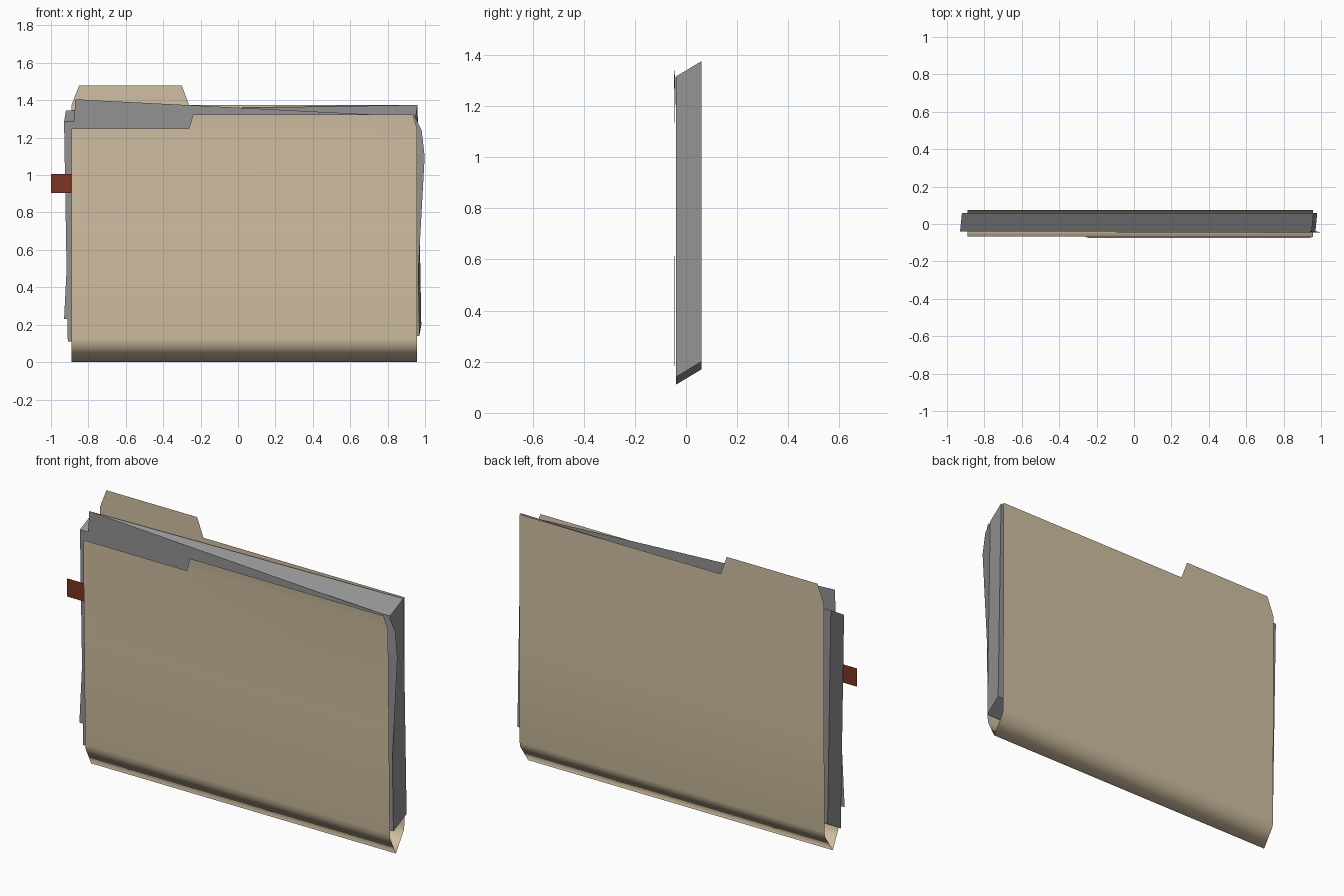
import bpy

if "Cube" in bpy.data.objects:
    bpy.data.objects.remove(bpy.data.objects["Cube"])


def material(name, rgb):
    m = bpy.data.materials.new(name)
    m.diffuse_color = (*rgb, 1.0)
    m.use_nodes = True
    m.node_tree.nodes["Principled BSDF"].inputs["Base Color"].default_value = m.diffuse_color
    return m


MANILA = material("manila card", (0.64, 0.53, 0.36))
PAPER = material("grey paper", (0.29, 0.29, 0.29))
RED = material("dark red", (0.20, 0.036, 0.018))


def build(name, verts, faces, mat, smooth=False):
    me = bpy.data.meshes.new(name)
    me.from_pydata(verts, [], faces)
    me.materials.append(mat)
    if smooth:
        me.polygons.foreach_set("use_smooth", [True] * len(me.polygons))
    me.update()
    ob = bpy.data.objects.new(name, me)
    bpy.context.collection.objects.link(ob)
    return ob


# Folder: one bent card, profile runs (y, z) from front top, round the fold, to back top
LEFT, RIGHT = -0.89, 0.957
profile = [(-0.068, 1.25), (-0.06, 0.7), (-0.052, 0.125), (-0.049, 0.1),
           (0.0, 0.0),
           (0.068, 0.1), (0.073, 0.125), (0.075, 0.7), (0.075, 1.375)]
columns = [LEFT, -0.262, RIGHT]
verts = [(x, y, z) for y, z in profile for x in columns]
faces = []
for r in range(len(profile) - 1):
    for c in range(2):
        a = r * 3 + c
        faces.append((a, a + 1, a + 4, a + 3)[::-1])
# raised part of the front cover, with a clipped corner
n = len(verts)
verts += [(-0.24, -0.075, 1.325), (0.935, -0.075, 1.325)]
faces.append((1, 2, n + 1, n))
# index tab on the back cover
last = (len(profile) - 1) * 3
verts += [(-0.85, 0.075, 1.478), (-0.30, 0.075, 1.478)]
faces.append((last + 1, last, n + 2, n + 3))
build("folder", verts, faces, MANILA, smooth=True)

# Paper stack: slightly turned block, leaning upward to the back
front = [(-0.91, 0.11), (0.97, 0.14), (0.95, 1.315), (-0.93, 1.285)]
stack = [(x, -0.04, z) for x, z in front]
stack += [(x + 0.01, 0.06, z + 0.06) for x, z in front]
build("paper_stack", stack,
      [(0, 1, 2, 3), (7, 6, 5, 4), (0, 4, 5, 1), (1, 5, 6, 2),
       (2, 6, 7, 3), (3, 7, 4, 0)], PAPER)

# Loose sheet: turned the other way, with a curled top right corner
sheet = [(-0.87, -0.045, 1.405), (-0.93, -0.045, 0.23), (0.945, -0.043, 0.14),
         (0.998, -0.045, 1.1), (0.5, -0.046, 1.335),
         (0.982, -0.041, 1.24), (0.945, -0.042, 1.313)]
build("loose_sheet", sheet, [(0, 1, 2, 3, 4), (4, 3, 5, 6)], PAPER)

# Red page marker sticking out on the left
build("page_marker",
      [(-1.0, -0.053, 0.905), (-0.80, -0.053, 0.905),
       (-0.80, -0.053, 1.005), (-1.0, -0.053, 1.005)],
      [(0, 1, 2, 3)], RED)
